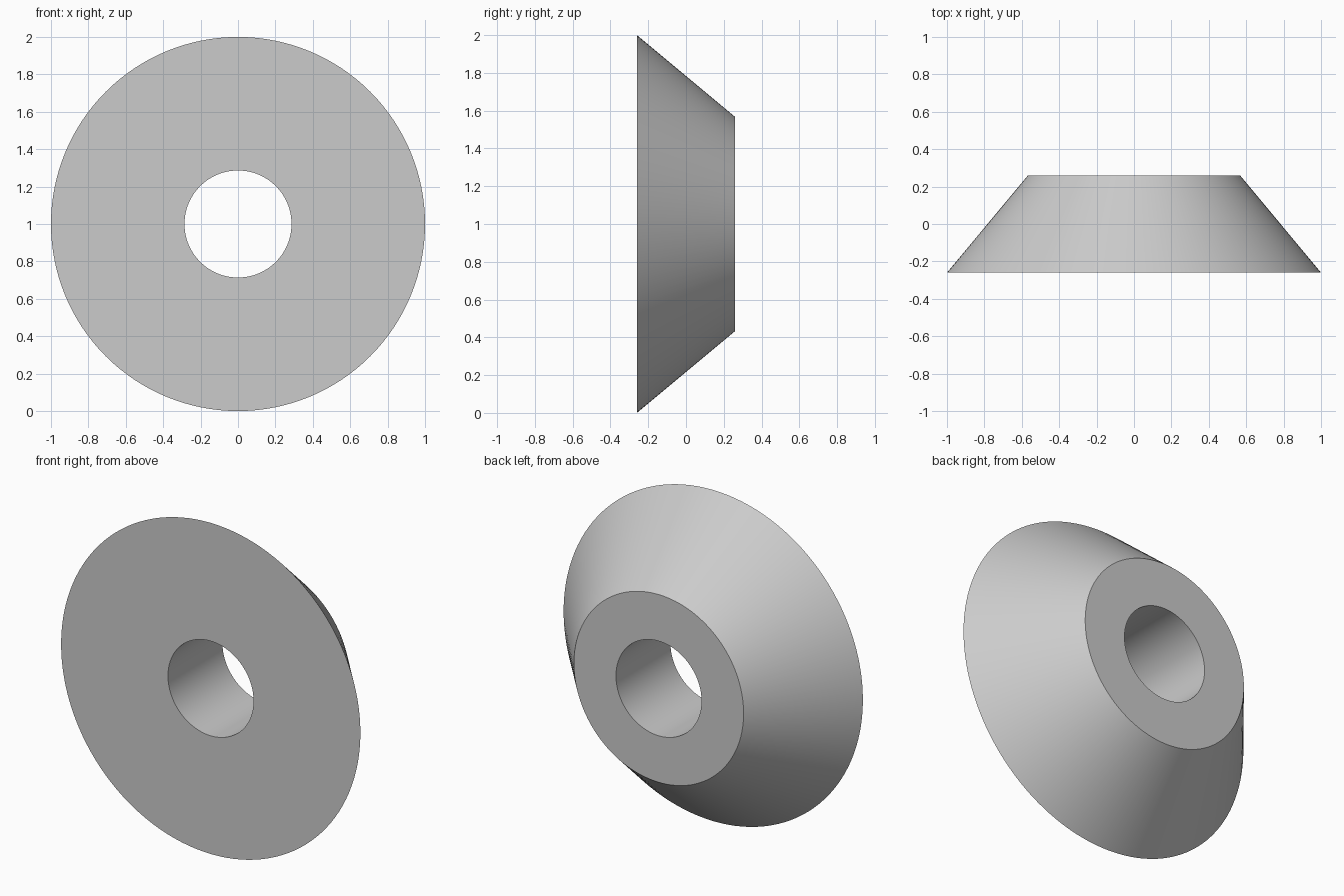
import bpy
import bmesh
import math
from mathutils import Matrix, Vector

cube = bpy.data.objects.get("Cube")
if cube:
    bpy.data.objects.remove(cube, do_unlink=True)

SEGMENTS = 128
HALF_DEPTH = 0.26
FRONT_RADIUS, BACK_RADIUS, BORE_RADIUS = 1.0, 0.567, 0.286

# Plain grey material
grey = bpy.data.materials.new("plain_grey")
grey.use_nodes = True
colour = (0.6, 0.6, 0.6, 1)
grey.diffuse_color = colour
grey.node_tree.nodes["Principled BSDF"].inputs["Base Color"].default_value = colour

# Closed cross-section (radius, y), spun about the bore axis
profile = [(BORE_RADIUS, -HALF_DEPTH), (FRONT_RADIUS, -HALF_DEPTH),
           (BACK_RADIUS, HALF_DEPTH), (BORE_RADIUS, HALF_DEPTH)]
bm = bmesh.new()
verts = [bm.verts.new((r, y, 0)) for r, y in profile]
edges = [bm.edges.new((verts[i], verts[(i + 1) % len(verts)]))
         for i in range(len(verts))]
bmesh.ops.spin(bm, geom=verts + edges, cent=Vector(), axis=(0, 1, 0),
               angle=math.tau, steps=SEGMENTS, use_merge=True)
bmesh.ops.remove_doubles(bm, verts=bm.verts, dist=1e-4)
bmesh.ops.recalc_face_normals(bm, faces=bm.faces)
bmesh.ops.transform(bm, matrix=Matrix.Translation((0, 0, FRONT_RADIUS)), verts=bm.verts)

# Tapered ring with a straight central bore
mesh = bpy.data.meshes.new("tapered_ring")
bm.to_mesh(mesh)
bm.free()
mesh.materials.append(grey)
ring = bpy.data.objects.new("tapered_ring", mesh)
bpy.context.collection.objects.link(ring)

# Smooth walls, sharp rims
bpy.ops.object.select_all(action="DESELECT")
ring.select_set(True)
bpy.context.view_layer.objects.active = ring
bpy.ops.object.shade_smooth_by_angle(angle=math.radians(30))
